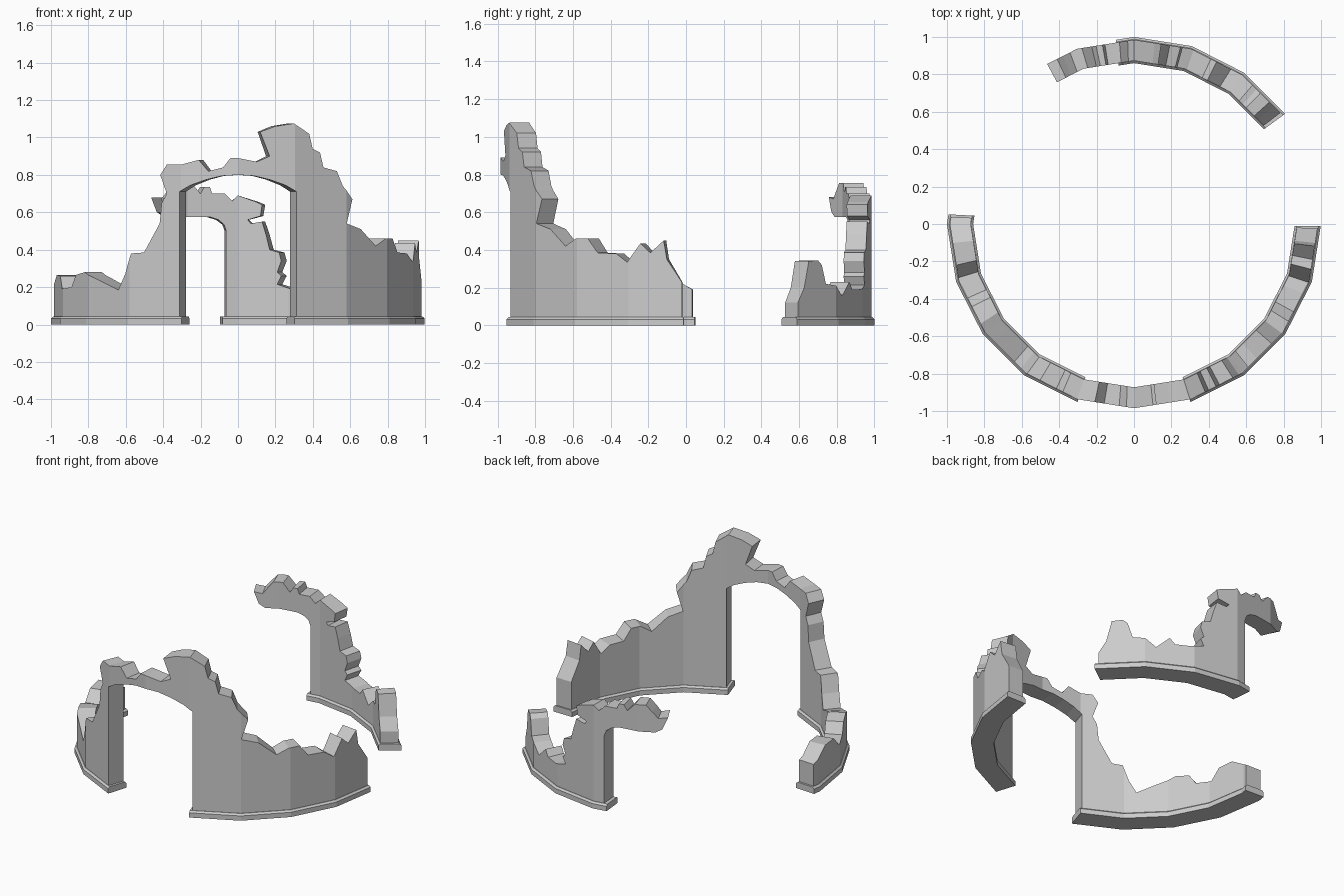
import bpy, bmesh, math

if "Cube" in bpy.data.objects:
    bpy.data.objects.remove(bpy.data.objects["Cube"])

STEP = math.radians(18)          # the ring is a 20-sided polygon
R_OUT, R_IN = 0.985, 0.873


def ring_point(a, r, z):
    """Angle a from the front (towards +x), on the chords of the polygon."""
    k = math.floor(a / STEP + 1e-6)
    f = a / STEP - k
    a0, a1 = k * STEP, (k + 1) * STEP
    x = r * (math.sin(a0) * (1 - f) + math.sin(a1) * f)
    y = -r * (math.cos(a0) * (1 - f) + math.cos(a1) * f)
    return (x, y, z)


def finish(bm, name):
    bmesh.ops.recalc_face_normals(bm, faces=bm.faces[:])
    me = bpy.data.meshes.new(name)
    bm.to_mesh(me)
    bm.free()
    ob = bpy.data.objects.new(name, me)
    bpy.context.collection.objects.link(ob)
    return ob


def wall(name, outline):
    """Unrolled outline (degrees, height) cut at the ring corners, thickened and wrapped."""
    bm = bmesh.new()
    bm.faces.new([bm.verts.new((math.radians(a), 0, z)) for a, z in outline])
    bm.normal_update()
    bmesh.ops.triangulate(bm, faces=bm.faces[:], ngon_method='EAR_CLIP')
    for k in range(-6, 13):
        bmesh.ops.bisect_plane(bm, geom=bm.verts[:] + bm.edges[:] + bm.faces[:], dist=1e-5,
                               plane_co=(k * STEP, 0, 0), plane_no=(1, 0, 0))
    outer = bm.verts[:]
    res = bmesh.ops.extrude_face_region(bm, geom=bm.faces[:], use_keep_orig=True)
    inner = [g for g in res["geom"] if isinstance(g, bmesh.types.BMVert)]
    for verts, r in ((outer, R_OUT), (inner, R_IN)):
        for v in verts:
            v.co = ring_point(v.co.x, r, v.co.z)
    return finish(bm, name)


def plinth(name, start, end):
    """Chamfered footing swept along the ring."""
    section = [(.86, 0), (1, 0), (1, .032), (.988, .043), (.872, .043), (.86, .032)]
    s, e = math.radians(start), math.radians(end)
    angles = [s] + [k * STEP for k in range(-6, 13) if s + .01 < k * STEP < e - .01] + [e]
    bm = bmesh.new()
    rings = [[bm.verts.new(ring_point(a, r, z)) for r, z in section] for a in angles]
    for p, q in zip(rings, rings[1:]):
        for i in range(6):
            j = (i + 1) % 6
            bm.faces.new((p[i], p[j], q[j], q[i]))
    bm.faces.new(rings[0])
    bm.faces.new(rings[-1])
    return finish(bm, name)


# front wall: broken top edge left to right, then the archway underneath
front_top = [(-92.2, .19), (-90, .21), (-84, .265), (-77, .26), (-73, .19), (-66, .2),
             (-63, .265), (-57, .28), (-50, .24), (-41, .185), (-38, .27), (-35.5, .38),
             (-31, .385), (-25.5, .54), (-24.8, .65), (-23, .7), (-25.3, .8), (-23, .855),
             (-18, .855), (-12.4, .88), (-9.4, .82), (-4.7, .84), (-2.4, .89), (0, .89),
             (6, .87), (10, .9), (7, 1.03), (11.8, 1.06), (17.7, 1.075), (23, 1.02),
             (24.2, .94), (26.8, .92), (28, .84), (32.7, .82), (34.8, .74), (38.7, .67),
             (36.2, .54), (42.4, .51), (49, .42), (53.5, .46), (57.8, .46), (61.2, .385),
             (67.7, .38), (71.5, .335), (75.7, .435), (78.8, .385), (83, .45), (84, .35),
             (88.7, .23)]
half_arch = [(18.6, 0), (18.6, .71), (15, .745), (10, .775), (5, .795)]
arch = half_arch + [(0, .8)] + [(-a, z) for a, z in reversed(half_arch)]
wall("front_wall", front_top + [(88.7, 0)] + arch + [(-92.2, 0)])

# back wall: angles measured from the back towards +x
back_top = [(-28.5, .68), (-25, .67), (-23, .71), (-20.5, .755), (-16.5, .755), (-13.4, .7),
            (-12, .735), (-10, .735), (-9.2, .7), (-4.6, .7), (-2, .66), (0, .69), (6.6, .655),
            (8.6, .64), (8, .58), (3.5, .56), (4.6, .54), (8.6, .55), (10, .48), (11.3, .4),
            (14.7, .385), (15.4, .34), (14, .28), (15.4, .26), (14, .215), (18.9, .19),
            (25, .19), (27, .23), (32, .155), (36, .21), (40.5, .22), (42.3, .32),
            (44, .345), (48, .34), (50, .2), (52.8, .12)]
back_low = [(52.8, 0), (-4.2, 0), (-4.2, .5), (-5, .535), (-7, .56), (-10, .575), (-24, .575),
            (-26.5, .6)]
wall("back_wall", [(math.fmod(180 - a, 360), z) for a, z in back_top + back_low])

# footings
plinth("front_left_plinth", -93.0, -17.6)
plinth("front_right_plinth", 17.6, 89.3)
plinth("back_plinth", 180 - 53.9, 180 + 5.6)
